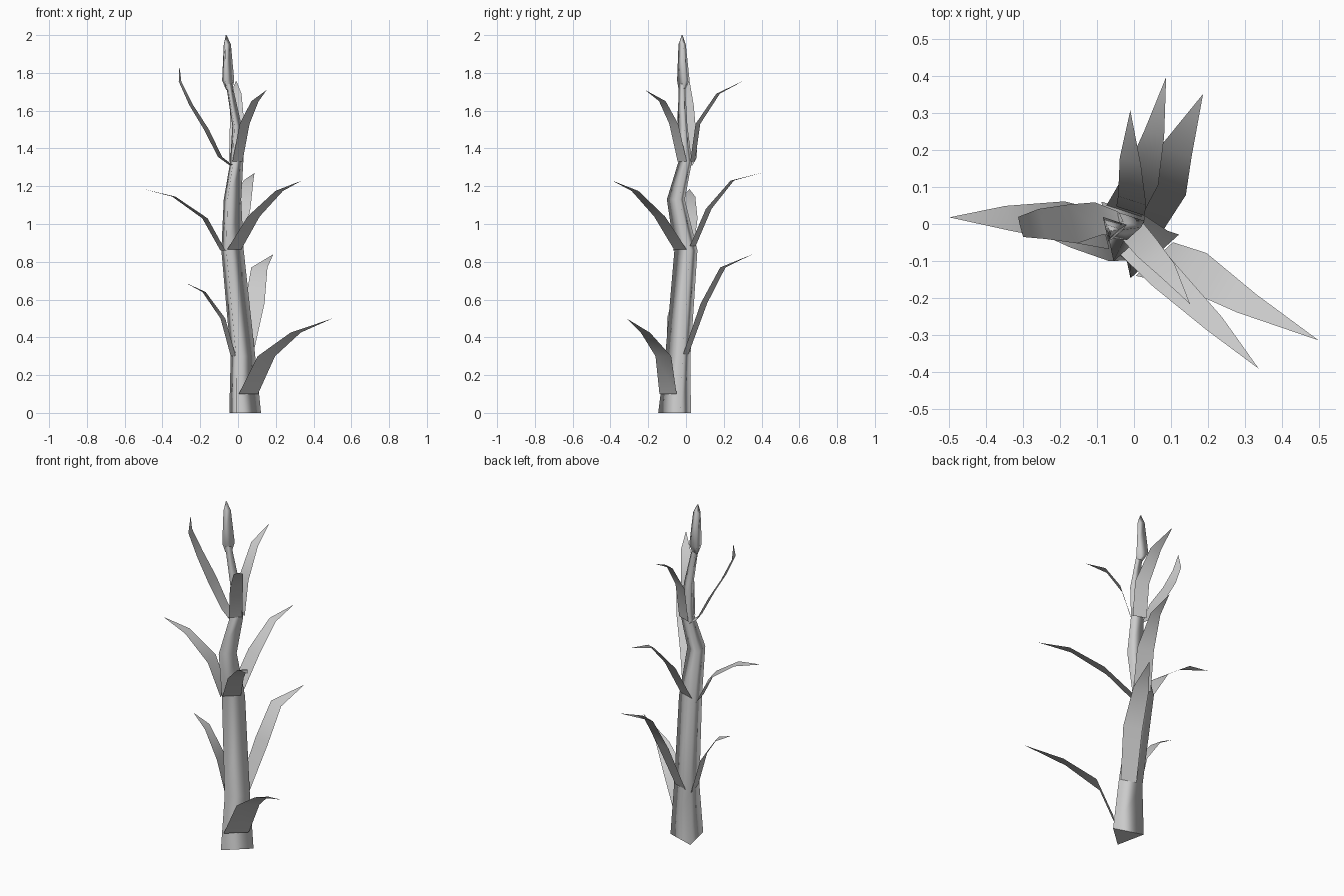
import bpy, bmesh
from math import radians, cos, sin
from mathutils import Vector

cube = bpy.data.objects.get("Cube")
if cube:
    bpy.data.objects.remove(cube)

# One plain grey for the whole plant
grey = bpy.data.materials.new("plain grey")
grey.use_nodes = True
colour = (0.6, 0.6, 0.6, 1)
grey.diffuse_color = colour
grey.node_tree.nodes["Principled BSDF"].inputs["Base Color"].default_value = colour

# The three sides of the stalk that leaves grow from, as outward angles
FRONT, BACK, SIDE = -48, 72, 194


def finish(name, bm):
    mesh = bpy.data.meshes.new(name)
    bm.to_mesh(mesh)
    bm.free()
    mesh.materials.append(grey)
    obj = bpy.data.objects.new(name, mesh)
    bpy.context.collection.objects.link(obj)


def three_sided_tube(name, rings):
    """Skin triangular rings given as (x, y, z, radius), with flat end caps."""
    bm = bmesh.new()
    loops = []
    for x, y, z, r in rings:
        angles = [radians(12 + 120 * k) for k in range(3)]
        loops.append([bm.verts.new((x + r * cos(a), y + r * sin(a), z)) for a in angles])
    for low, high in zip(loops, loops[1:]):
        for k in range(3):
            n = (k + 1) % 3
            bm.faces.new((low[k], low[n], high[n], high[k])).smooth = True
    bm.faces.new(loops[0][::-1])
    bm.faces.new(loops[-1])
    finish(name, bm)


def leaf(name, facing, tip, stations):
    """Blade through (x, y, z, half width) stations, ending in a point."""
    bm = bmesh.new()
    side = Vector((-sin(radians(facing)), cos(radians(facing)), 0))
    rows = []
    for x, y, z, w in stations:
        c = Vector((x, y, z))
        rows.append((bm.verts.new(c + side * w), bm.verts.new(c - side * w)))
    for (a, b), (c, d) in zip(rows, rows[1:]):
        bm.faces.new((a, b, d, c)).smooth = True
    bm.faces.new((*rows[-1], bm.verts.new(tip))).smooth = True
    finish(name, bm)


# Stalk and the bud on top
three_sided_tube("stalk", [
    (.022, -.05, 0, .102), (.014, -.035, .3, .079), (-.04, .007, .86, .072),
    (-.038, -.048, 1.13, .056), (-.013, 0, 1.33, .042),
    (-.01, -.015, 1.52, .03), (-.05, -.02, 1.74, .02)])
three_sided_tube("top_bud", [
    (-.05, -.02, 1.71, .02), (-.058, -.01, 1.76, .039),
    (-.06, -.018, 1.95, .023), (-.063, -.02, 2, .003)])

# Lower leaves
leaf("lowest_leaf", FRONT, (.5, -.315, .5), [
    (.055, -.095, .1, .068), (.15, -.12, .3, .062), (.305, -.215, .425, .036)])
leaf("lower_side_leaf", SIDE, (-.28, -.015, .69), [
    (-.025, -.045, .3, .055), (-.08, -.05, .5, .052), (-.18, -.03, .64, .035)])
leaf("lower_back_leaf", BACK, (.187, .352, .84), [
    (.035, -.005, .3, .045), (.088, .095, .58, .055), (.113, .195, .77, .045)])

# Middle leaves
leaf("middle_side_leaf", SIDE, (-.5, .018, 1.185), [
    (-.08, -.015, .86, .055), (-.175, .005, 1.03, .058), (-.34, .015, 1.145, .035)])
leaf("middle_front_leaf", FRONT, (.338, -.392, 1.23), [
    (-.02, -.03, .865, .05), (.083, -.14, 1.04, .043), (.218, -.27, 1.175, .027)])
leaf("middle_back_leaf", BACK, (.087, .398, 1.27), [
    (-.03, .03, .87, .05), (.02, .12, 1.08, .048), (.055, .245, 1.23, .028)])

# Upper leaves
leaf("upper_side_leaf", SIDE, (-.31, 0, 1.84), [
    (-.035, 0, 1.31, .035), (-.095, .015, 1.355, .045), (-.167, 0, 1.5, .054),
    (-.248, 0, 1.63, .042), (-.307, -.008, 1.755, .028)])
leaf("upper_front_leaf", FRONT, (.152, -.217, 1.71), [
    (-.003, -.02, 1.33, .036), (.035, -.065, 1.53, .035), (.09, -.125, 1.65, .026)])
leaf("upper_back_leaf", BACK, (-.01, .308, 1.76), [
    (-.01, .035, 1.33, .04), (-.005, .063, 1.53, .04), (-.01, .17, 1.69, .03)])
